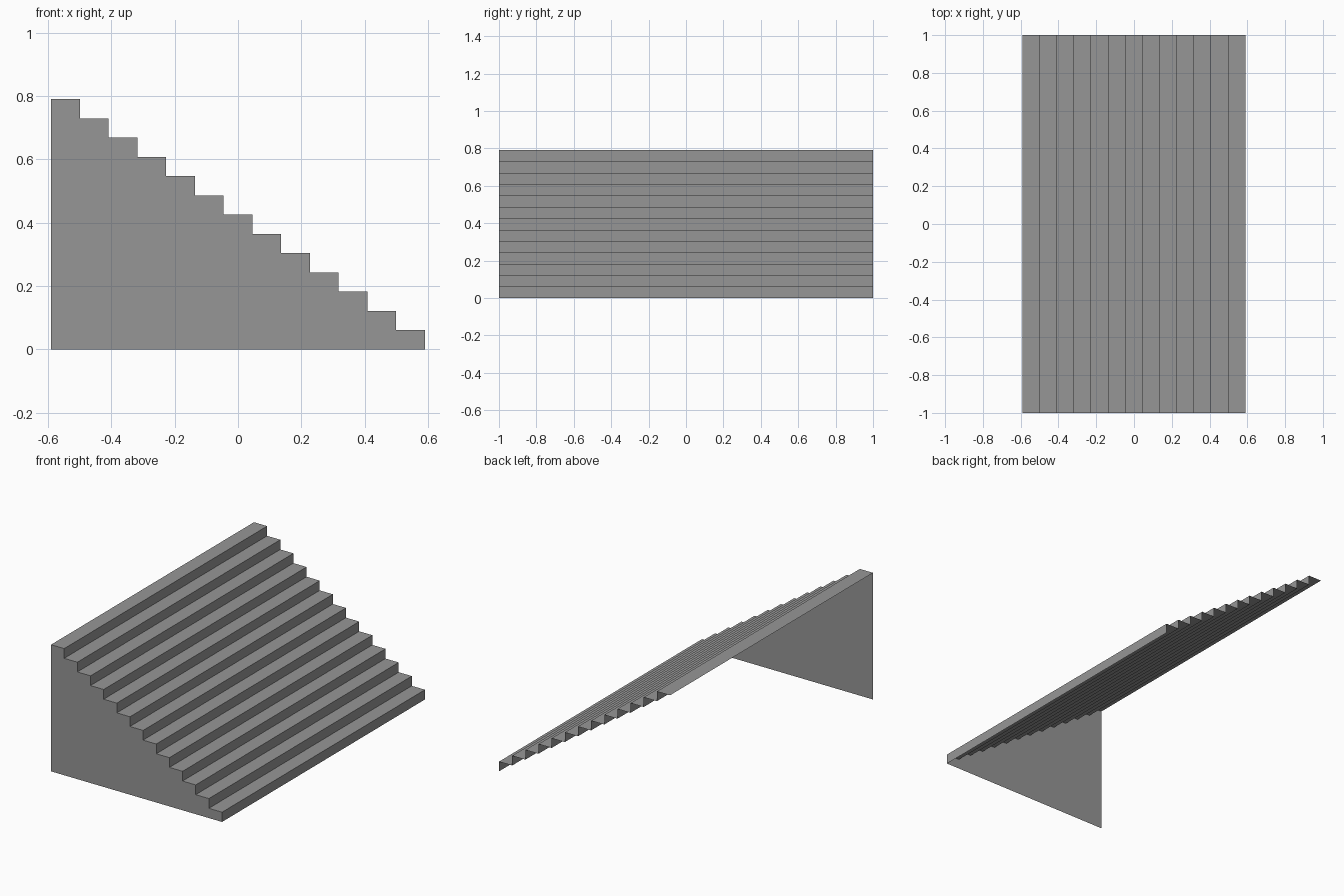
import bpy
import bmesh
from mathutils import Vector

STEPS = 13
HALF_X, HALF_Y, HEIGHT = 0.59, 1.0, 0.79
RUN, RISE = 2 * HALF_X / STEPS, HEIGHT / STEPS

cube = bpy.data.objects.get("Cube")
if cube:
    bpy.data.objects.remove(cube, do_unlink=True)

# Single grey material
grey = bpy.data.materials.new("stone_grey")
grey.use_nodes = True
colour = (0.305, 0.305, 0.305, 1)
grey.diffuse_color = colour
grey.node_tree.nodes["Principled BSDF"].inputs["Base Color"].default_value = colour


def finish(name, bm):
    mesh = bpy.data.meshes.new(name)
    bm.normal_update()
    bm.to_mesh(mesh)
    bm.free()
    mesh.materials.append(grey)
    obj = bpy.data.objects.new(name, mesh)
    bpy.context.collection.objects.link(obj)
    return obj


# Staircase outline, climbing from the low end to the high end
outline = [Vector((HALF_X, -HALF_Y, 0))]
for i in range(STEPS):
    x, z = HALF_X - i * RUN, (i + 1) * RISE
    outline.append(Vector((x, -HALF_Y, z)))
    outline.append(Vector((x - RUN, -HALF_Y, z)))

# Treads and risers: open sheet swept along the depth
bm = bmesh.new()
near = [bm.verts.new(p) for p in outline]
far = [bm.verts.new(p + Vector((0, 2 * HALF_Y, 0))) for p in outline]
for i in range(len(outline) - 1):
    bm.faces.new((near[i], far[i], far[i + 1], near[i + 1]))
finish("treads_and_risers", bm)

# Front side wall: one flat stepped panel; the back, high end and base stay open
bm = bmesh.new()
corner = Vector((-HALF_X, -HALF_Y, 0))
wall = bm.faces.new([bm.verts.new(p) for p in outline + [corner]])
wall.normal_update()
if wall.normal.y > 0:
    wall.normal_flip()
finish("front_side_wall", bm)
